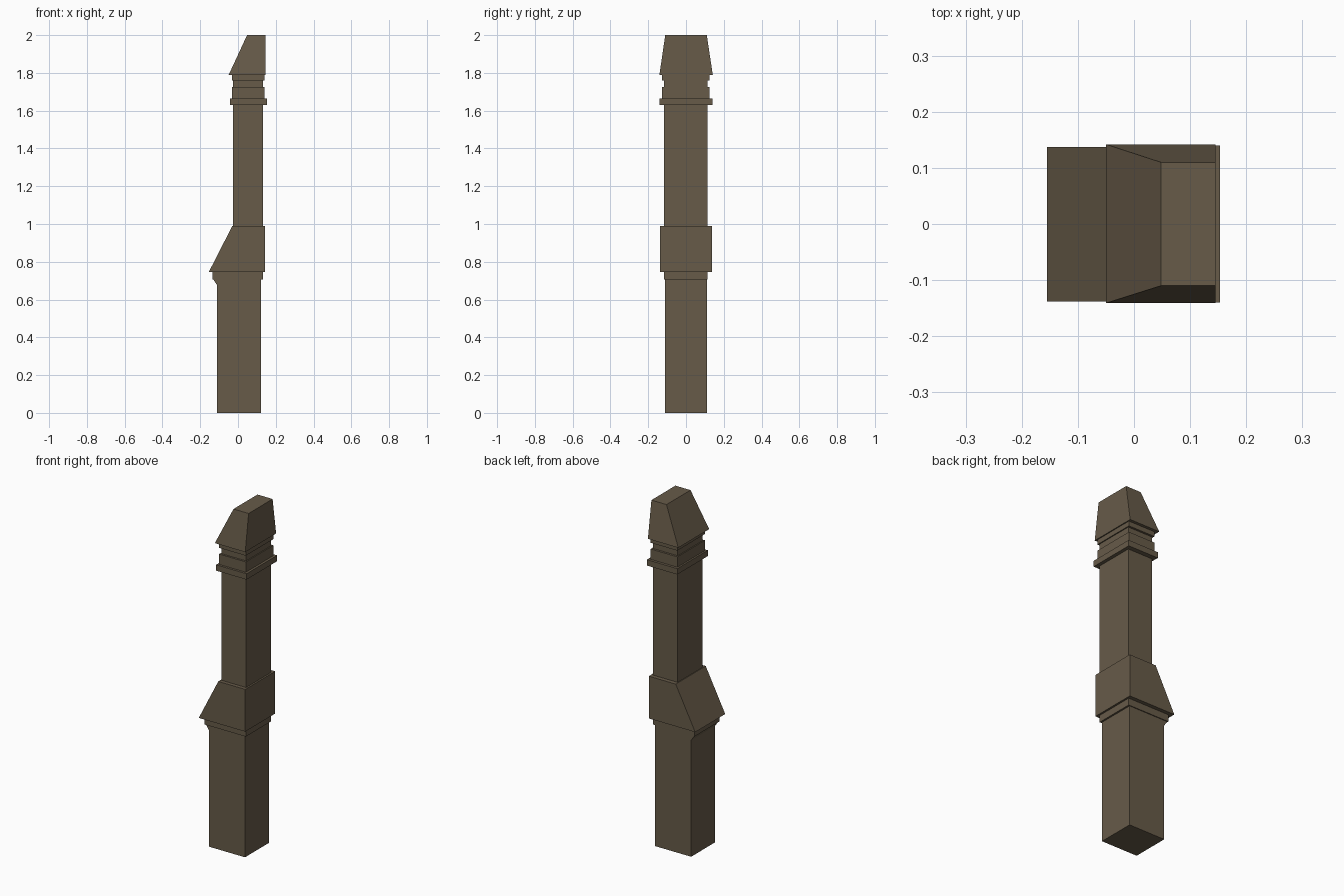
import bpy

if "Cube" in bpy.data.objects:
    bpy.data.objects.remove(bpy.data.objects["Cube"])

stone = bpy.data.materials.new("brown stone")
stone.diffuse_color = (0.135, 0.104, 0.066, 1)
stone.use_nodes = True
stone.node_tree.nodes["Principled BSDF"].inputs["Base Color"].default_value = stone.diffuse_color


def tier(name, z0, z1, low, high=None):
    """Four-sided block; low/high are (x0, x1, y0, y1) at its bottom and top."""
    verts = []
    for z, (x0, x1, y0, y1) in ((z0, low), (z1, high or low)):
        verts += [(x0, y0, z), (x1, y0, z), (x1, y1, z), (x0, y1, z)]
    faces = [(3, 2, 1, 0), (4, 5, 6, 7)]
    faces += [(i, (i + 1) % 4, (i + 1) % 4 + 4, i + 4) for i in range(4)]
    mesh = bpy.data.meshes.new(name)
    mesh.from_pydata(verts, [], faces)
    mesh.materials.append(stone)
    obj = bpy.data.objects.new(name, mesh)
    bpy.context.collection.objects.link(obj)
    return obj


# Lower shaft, with a flare on the left under its moulding
shaft = (-0.11, 0.122, -0.11, 0.11)
tier("lower_shaft", 0, 0.675, shaft)
tier("lower_flare", 0.675, 0.705, shaft, (-0.13, 0.122, -0.11, 0.11))
tier("lower_moulding", 0.705, 0.745, (-0.134, 0.132, -0.117, 0.115))

# Sloped offset block
tier("sloped_offset", 0.745, 0.99,
     (-0.155, 0.143, -0.138, 0.137), (-0.03, 0.143, -0.138, 0.137))

# Upper shaft and stepped neck
neck = (-0.026, 0.133, -0.116, 0.113)
collar = (-0.032, 0.139, -0.127, 0.125)
tier("upper_shaft", 0.99, 1.63, neck)
tier("neck_ring", 1.63, 1.664, (-0.042, 0.153, -0.14, 0.14))
tier("neck_lower_band", 1.664, 1.724, collar)
tier("neck_recess", 1.724, 1.76, neck)
tier("neck_upper_band", 1.76, 1.788, collar)

# Tapered cap with a vertical right side
tier("cap", 1.788, 2.0, (-0.05, 0.145, -0.141, 0.142), (0.048, 0.145, -0.11, 0.11))
